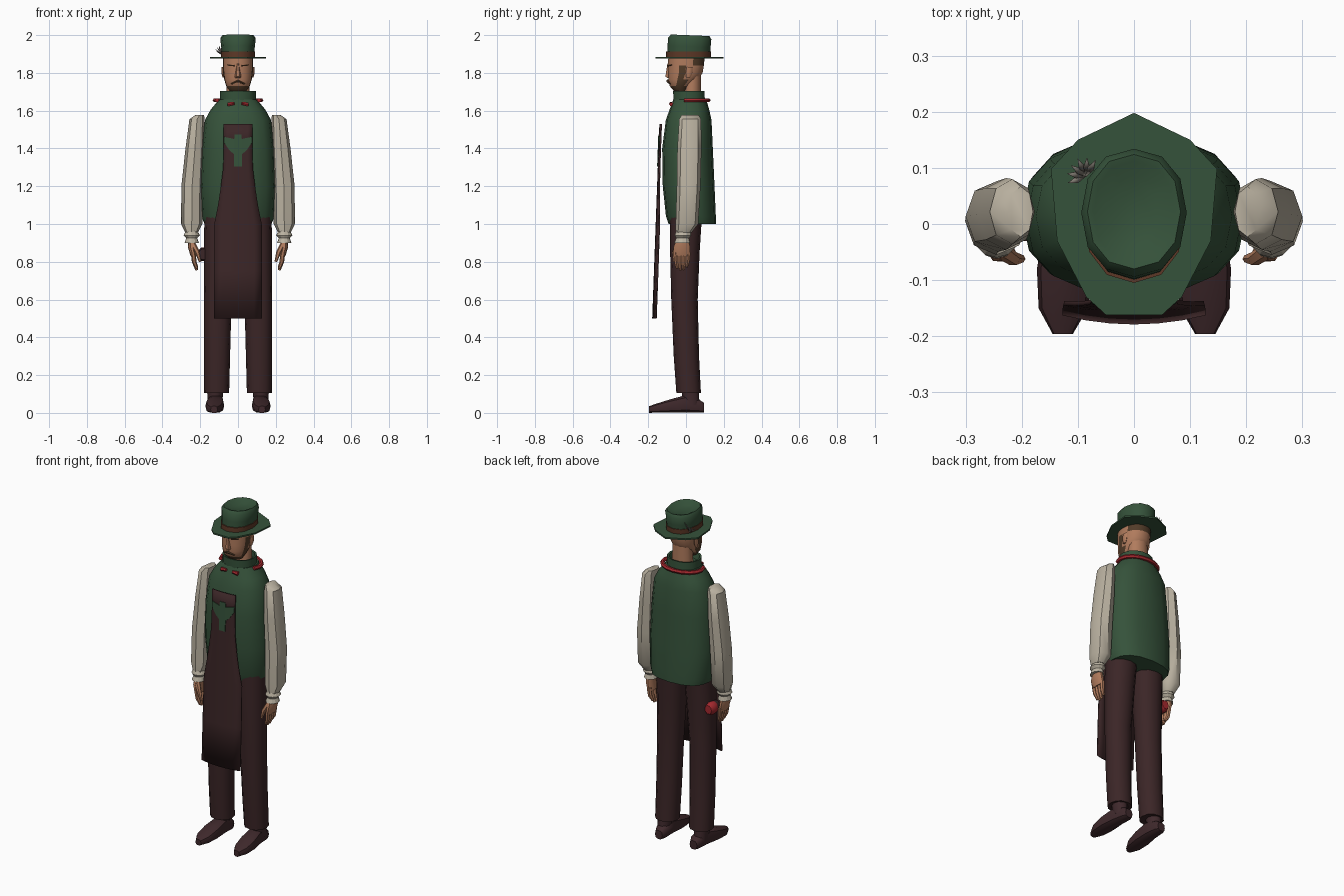
import bpy, bmesh, math
from mathutils import Vector

if "Cube" in bpy.data.objects:
    bpy.data.objects.remove(bpy.data.objects["Cube"])


def material(name, rgb):
    m = bpy.data.materials.new(name)
    m.diffuse_color = (*rgb, 1)
    m.use_nodes = True
    m.node_tree.nodes["Principled BSDF"].inputs["Base Color"].default_value = m.diffuse_color
    return m


GREEN = material("dark green", (0.036, 0.085, 0.043))
BROWN = material("dark maroon brown", (0.044, 0.019, 0.020))
SHOE = material("shoe leather", (0.050, 0.022, 0.025))
CREAM = material("cream linen", (0.50, 0.45, 0.36))
SKIN = material("skin", (0.44, 0.20, 0.11))
HAIR = material("hair brown", (0.085, 0.045, 0.022))
RED = material("red", (0.38, 0.022, 0.028))
BAND = material("hat band", (0.11, 0.04, 0.02))
GREY = material("feather grey", (0.22, 0.20, 0.17))


def finish(bm, name, mats, rule=None, angle=40):
    """Turn a bmesh into a shaded object; rule picks a colour per face centre."""
    bmesh.ops.recalc_face_normals(bm, faces=bm.faces[:])
    if rule:
        for f in bm.faces:
            f.material_index = rule(f.calc_center_median())
    me = bpy.data.meshes.new(name)
    bm.to_mesh(me)
    bm.free()
    for m in mats:
        me.materials.append(m)
    ob = bpy.data.objects.new(name, me)
    bpy.context.collection.objects.link(ob)
    bpy.ops.object.select_all(action='DESELECT')
    ob.select_set(True)
    bpy.context.view_layer.objects.active = ob
    bpy.ops.object.shade_smooth_by_angle(angle=math.radians(angle))
    return ob


def skin_rings(bm, rings):
    """Bridge closed rings of points and cap both ends."""
    rows = [[bm.verts.new(p) for p in r] for r in rings]
    n = len(rows[0])
    for a, b in zip(rows, rows[1:]):
        for i in range(n):
            j = (i + 1) % n
            bm.faces.new((a[i], a[j], b[j], b[i]))
    bm.faces.new(rows[0])
    bm.faces.new(rows[-1])


def loft(name, mats, rings, n=16, p=2.0, side=1, axis='z', rule=None, angle=40, tilt=0.0):
    """Superellipse rings (height, centre a, centre b, radius a, radius b)."""
    out = []
    for h, ca, cb, ra, rb in rings:
        ring = []
        for i in range(n):
            t = 2 * math.pi * i / n
            c, s = math.cos(t), math.sin(t)
            a = ca + ra * math.copysign(abs(c) ** (2 / p), c)
            b = cb + rb * math.copysign(abs(s) ** (2 / p), s)
            ring.append((side * a, b, h + tilt * b) if axis == 'z' else (side * a, h, b))
        out.append(ring)
    bm = bmesh.new()
    skin_rings(bm, out)
    return finish(bm, name, mats, rule, angle)


def tube(name, mat, paths, n=6):
    """Round tubes along paths of (x, y, z, radius)."""
    bm = bmesh.new()
    for path in paths:
        pts = [Vector(q[:3]) for q in path]
        rings = []
        for k, q in enumerate(path):
            d = pts[min(k + 1, len(pts) - 1)] - pts[max(k - 1, 0)]
            u = d.cross(Vector((0.31, 0.17, 0.05)) if abs(d.z) > 0.7 * d.length
                        else Vector((0, 0, 1))).normalized()
            v = d.cross(u).normalized()
            rings.append([pts[k] + q[3] * (math.cos(2 * math.pi * i / n) * u
                          + math.sin(2 * math.pi * i / n) * v) for i in range(n)])
        skin_rings(bm, rings)
    return finish(bm, name, [mat])


# Vest and stand-up collar
loft("vest", [GREEN], [
    (1.0, 0, .033, .178, .125), (1.04, 0, .026, .192, .132), (1.2, 0, .014, .20, .137),
    (1.4, 0, .008, .192, .134), (1.55, 0, .014, .175, .121), (1.605, 0, .018, .145, .105),
    (1.66, 0, .02, .10, .087)], n=16, p=2.4)
loft("collar", [GREEN], [
    (1.645, 0, .017, .096, .085), (1.705, 0, .015, .096, .085),
    (1.703, 0, .015, .085, .075), (1.67, 0, .02, .08, .07)], n=14, p=2.2)

# Red neckerchief: roll round the back, two ends at the front
tube("neckerchief", RED, [[(.122 * math.cos(t), .03 + .088 * math.sin(t), 1.655, .012)
     for t in [math.radians(-25 + 23 * k) for k in range(11)]]])
tube("neckerchief_ends", RED, [[(s * .02, -.081, 1.638, .008), (s * .055, -.077, 1.634, .012)]
     for s in (1, -1)])

# Head with beard, sideburns and hair; the neck is separate


def head_colour(c):
    if c.z < 1.735 and c.y < .02:
        return 1
    if c.z < 1.85 and -.04 < c.y < 0.0 and abs(c.x) > .04:
        return 1
    return 1 if c.z > 1.83 and c.y > .02 else 0


loft("head", [SKIN, HAIR], [
    (1.705, 0, -.03, .045, .035), (1.73, 0, -.032, .062, .055), (1.765, 0, -.015, .073, .08),
    (1.80, 0, -.003, .078, .092), (1.84, 0, 0, .08, .096), (1.89, 0, .003, .08, .098)],
    n=18, p=2.2, rule=head_colour)
loft("neck", [SKIN], [(1.66, 0, .03, .062, .05), (1.80, 0, .035, .058, .045)], n=12)
tube("moustache", HAIR, [[(-.035, -.083, 1.742, .004), (0, -.097, 1.757, .008),
                          (.035, -.083, 1.742, .004)]])
for s in (1, -1):
    tube("eyebrow", HAIR, [[(s * .02, -.095, 1.838, .004), (s * .055, -.076, 1.842, .004)]])
    loft("ear", [SKIN], [(1.775, .077, .012, .005, .010), (1.80, .08, .016, .008, .018),
                         (1.83, .081, .02, .007, .016)], n=8, side=s)
loft("nose", [SKIN], [(1.772, 0, -.085, .02, .014), (1.78, 0, -.09, .019, .022),
                      (1.85, 0, -.088, .006, .012)], n=6)

# Hat: faceted brim, crown with pinched top, band
brim_half = [(0, .198), (.1, .15), (.148, .098), (.137, -.03), (.085, -.13), (.05, -.162)]
outline = brim_half + [(-x, y) for x, y in reversed(brim_half[1:])]
bm = bmesh.new()
skin_rings(bm, [[(x, y, z) for x, y in outline] for z in (1.875, 1.884)])
finish(bm, "hat_brim", [GREEN])
loft("hat_crown", [GREEN], [
    (1.88, 0, .013, .085, .113), (1.94, 0, .016, .089, .114), (1.983, 0, .02, .094, .114),
    (2.0, 0, .022, .083, .102), (1.997, 0, .022, .072, .09), (1.982, 0, .022, .045, .06)],
    n=12, p=2.2, tilt=-.04)
loft("hat_band", [BAND], [(1.882, 0, .013, .09, .118), (1.912, 0, .014, .091, .119)],
     n=12, p=2.2)

# Feather tuft on the side of the hat
bm = bmesh.new()
for k in range(6):
    a = math.radians(60 + 28 * k)
    base = Vector((-.085, .085, 1.895))
    tip = base + Vector((.034 * math.cos(a), .034 * math.sin(a), .065 - .008 * k))
    mid = (base + tip) / 2
    w = Vector((-math.sin(a), math.cos(a), 0)) * .006
    bm.faces.new([bm.verts.new(q) for q in (base, mid + w, tip, mid - w)])
feather = finish(bm, "hat_feather", [GREY])
feather.modifiers.new("thickness", 'SOLIDIFY').thickness = .002

# Apron: curved panel hanging clear of the legs


def apron_y(x, z):
    return -.175 + .037 * (z - .5) + 1.0 * x * x


bm = bmesh.new()
rows = [(.5, .127), (.75, .127), (1.0, .125), (1.1, .105), (1.2, .09), (1.3, .078),
        (1.46, .075), (1.53, .077)]
grid = [[bm.verts.new((w * k / 3, apron_y(w * k / 3, z), z)) for k in range(-3, 4)]
        for z, w in rows]
for a, b in zip(grid, grid[1:]):
    for k in range(6):
        bm.faces.new((a[k], a[k + 1], b[k + 1], b[k]))
apron = finish(bm, "apron", [BROWN])
solid = apron.modifiers.new("thickness", 'SOLIDIFY')
solid.thickness, solid.offset = .008, 0

# Green emblem plate on the bib
half = [(.018, 1.475), (.02, 1.45), (.075, 1.462), (.073, 1.43), (.045, 1.39), (.022, 1.37),
        (.02, 1.305)]
bm = bmesh.new()
skin_rings(bm, [[(x, apron_y(x, z) + d, z) for x, z in
                 half + [(-x, z) for x, z in reversed(half)]] for d in (-.008, -.002)])
bmesh.ops.triangulate(bm, faces=bm.faces[:])
finish(bm, "bib_emblem", [GREEN])

# Paired limbs
for s in (1, -1):
    loft("trouser_leg", [BROWN], [
        (.105, .113, .014, .066, .065), (.3, .111, .002, .069, .067), (.6, .107, -.008, .073, .07),
        (.85, .098, -.006, .082, .078), (1.05, .09, 0, .088, .085)], n=12, p=2.2, side=s)
    loft("ankle", [SHOE], [(.04, .122, .03, .036, .045), (.13, .12, .02, .045, .048)],
         n=10, side=s)
    loft("shoe", [SHOE], [
        (.095, .115, .028, .024, .026), (.07, .115, .036, .036, .036), (0, .118, .048, .042, .048),
        (-.08, .123, .037, .05, .037), (-.15, .126, .026, .044, .026), (-.196, .127, .018, .018, .018)],
        n=10, p=2.8, side=s, axis='y')
    loft("sleeve", [CREAM], [
        (1.578, .202, .022, .022, .045), (1.555, .217, .022, .04, .058), (1.4, .228, .018, .05, .064),
        (1.2, .243, .014, .057, .063), (1.0, .245, .005, .056, .06), (.955, .246, -.012, .034, .042)],
        n=8, p=2.1, side=s)
    loft("cuff", [CREAM], [
        (.965, .245, -.013, .030, .038), (.94, .245, -.016, .043, .044),
        (.925, .245, -.018, .029, .034), (.90, .245, -.02, .038, .042)],
        n=12, side=s, angle=20)
    loft("palm", [SKIN], [
        (.93, .245, -.018, .02, .028), (.88, .245, -.022, .021, .046), (.83, .235, -.022, .016, .046)],
        n=10, side=s)
    # Fingers side by side, then the thumb reaching forward and inward
    hand = [[(s * .237, y, .85, .014), (s * .232, y * .9 - .002, .80, .012),
             (s * .218, y * .75 - .006, low, .007)]
            for y, low in ((-.055, .765), (-.033, .755), (-.01, .757), (.012, .772))]
    hand.append([(s * .24, -.045, .895, .016), (s * .215, -.062, .85, .013),
                 (s * .2, -.062, .80, .007)])
    tube("fingers", SKIN, hand)

# Small dark pouch with a red back, held at one hip
loft("hip_pouch", [BROWN, RED], [
    (-.03, -.182, .84, .026, .03), (0, -.182, .84, .032, .036), (.03, -.182, .84, .034, .038),
    (.05, -.182, .84, .022, .026)], n=10, axis='y', rule=lambda c: int(c.y > 0))
